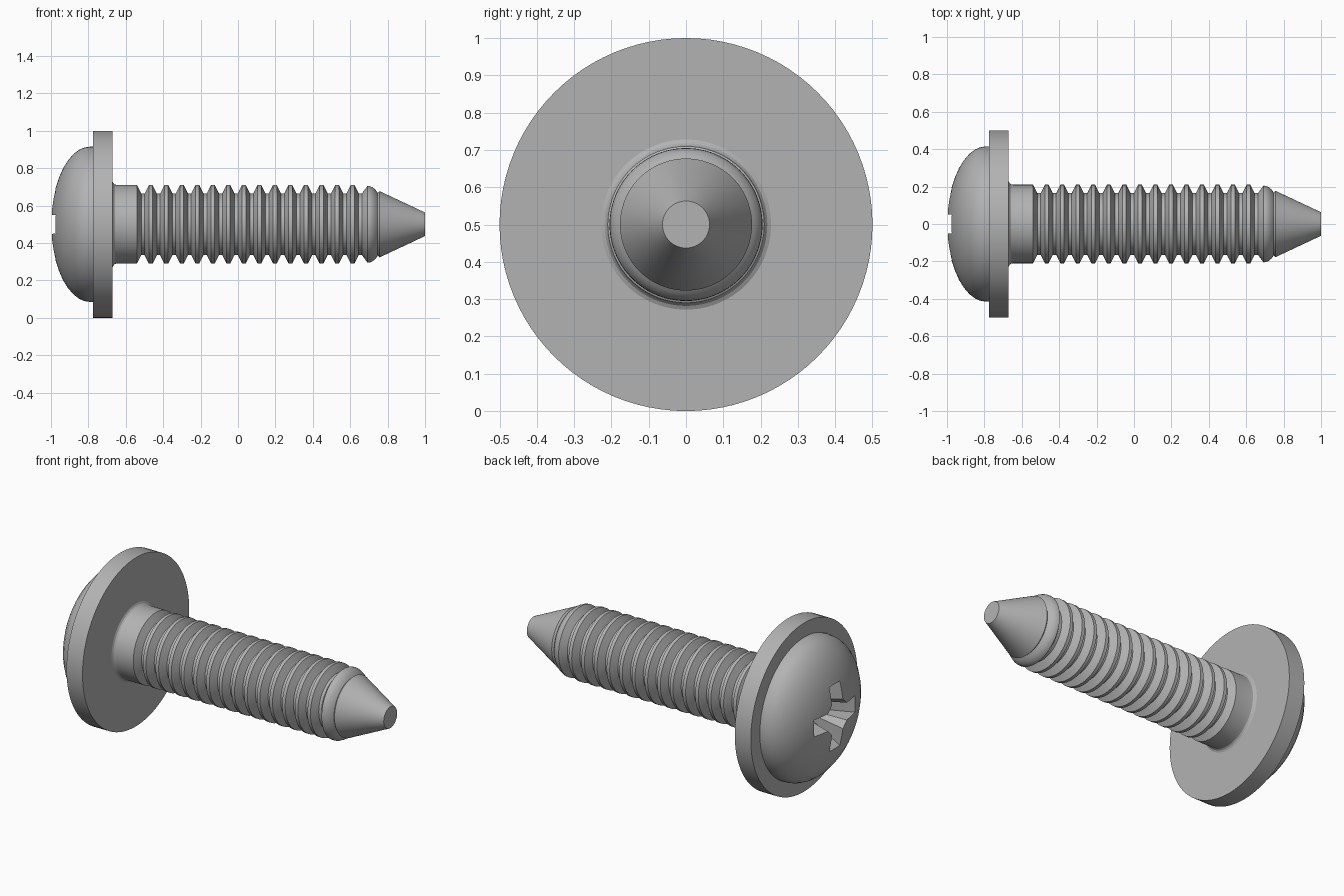
import bpy
import bmesh
from math import cos, sin, tau, radians

if "Cube" in bpy.data.objects:
    bpy.data.objects.remove(bpy.data.objects["Cube"])

AXIS_Z = 0.5
SEGMENTS = 96

steel = bpy.data.materials.new("grey steel")
steel.use_nodes = True
colour = (0.45, 0.45, 0.45, 1)
steel.diffuse_color = colour
steel.node_tree.nodes["Principled BSDF"].inputs["Base Color"].default_value = colour


def finish(name, bm):
    bmesh.ops.recalc_face_normals(bm, faces=bm.faces)
    mesh = bpy.data.meshes.new(name)
    bm.to_mesh(mesh)
    bm.free()
    mesh.materials.append(steel)
    obj = bpy.data.objects.new(name, mesh)
    bpy.context.collection.objects.link(obj)
    return obj


def smooth(obj, angle=25):
    bpy.ops.object.select_all(action="DESELECT")
    obj.select_set(True)
    bpy.context.view_layer.objects.active = obj
    bpy.ops.object.shade_smooth_by_angle(angle=radians(angle))


def loft(bm, rings):
    """Bridge consecutive closed rings and cap both ends."""
    loops = [[bm.verts.new(p) for p in ring] for ring in rings]
    for a, b in zip(loops, loops[1:]):
        for i in range(len(a)):
            j = (i + 1) % len(a)
            bm.faces.new((a[i], a[j], b[j], b[i]))
    bm.faces.new(loops[0])
    bm.faces.new(loops[-1])


def lathe(name, profile):
    """Turn (x, radius) points about the long axis."""
    bm = bmesh.new()
    loft(bm, [[(x, r * cos(tau * i / SEGMENTS), AXIS_Z + r * sin(tau * i / SEGMENTS))
               for i in range(SEGMENTS)] for x, r in profile])
    return finish(name, bm)


# Domed head
head = lathe("domed_head", [
    (-1, 0.05), (-0.995, 0.09), (-0.987, 0.14), (-0.975, 0.195), (-0.957, 0.25),
    (-0.935, 0.3), (-0.91, 0.34), (-0.88, 0.375), (-0.85, 0.398), (-0.82, 0.411),
    (-0.79, 0.415), (-0.74, 0.415)])

# Cross-shaped driver recess: tapered plus-shaped cutter
bm = bmesh.new()


def cross_ring(x, length, half, core):
    points = []
    for k in range(4):
        c, s = cos(tau * k / 4), sin(tau * k / 4)
        for u, v in ((length, -half), (length, half), (core, half), (half, core)):
            points.append((x, u * c - v * s, AXIS_Z + u * s + v * c))
    return points


loft(bm, [cross_ring(-1.05, 0.23, 0.055, 0.1),
          cross_ring(-0.98, 0.195, 0.05, 0.085),
          cross_ring(-0.8, 0.075, 0.03, 0.045)])
cutter = finish("recess_cutter", bm)
cutter.hide_render = True
cut = head.modifiers.new("driver_recess", "BOOLEAN")
cut.operation = "DIFFERENCE"
cut.solver = "EXACT"
cut.object = cutter
bpy.context.view_layer.objects.active = head
head.select_set(True)
bpy.ops.object.modifier_apply(modifier=cut.name)
bpy.data.objects.remove(cutter)
smooth(head)

# Washer flange
smooth(lathe("washer_flange", [(-0.775, 0.5), (-0.67, 0.5)]))

# Plain neck with a small fillet, then ring-shaped threads and a conical tip
CREST, ROOT, PITCH = 0.21, 0.165, 0.083
profile = [(-0.7, 0.228), (-0.67, 0.228), (-0.665, 0.218), (-0.657, 0.212),
           (-0.645, CREST), (-0.54, CREST)]
for i in range(15):
    valley = -0.508 + i * PITCH
    profile += [(valley - 0.009, ROOT), (valley + 0.009, ROOT)]
    if i < 14:
        crest = valley + PITCH / 2
        profile += [(crest - 0.01, CREST), (crest + 0.01, CREST)]
profile += [(0.692, 0.205), (0.705, 0.204), (0.72, 0.197), (0.735, 0.185),
            (0.747, 0.168), (0.757, 0.177), (1, 0.063)]
smooth(lathe("threaded_shank", profile))
